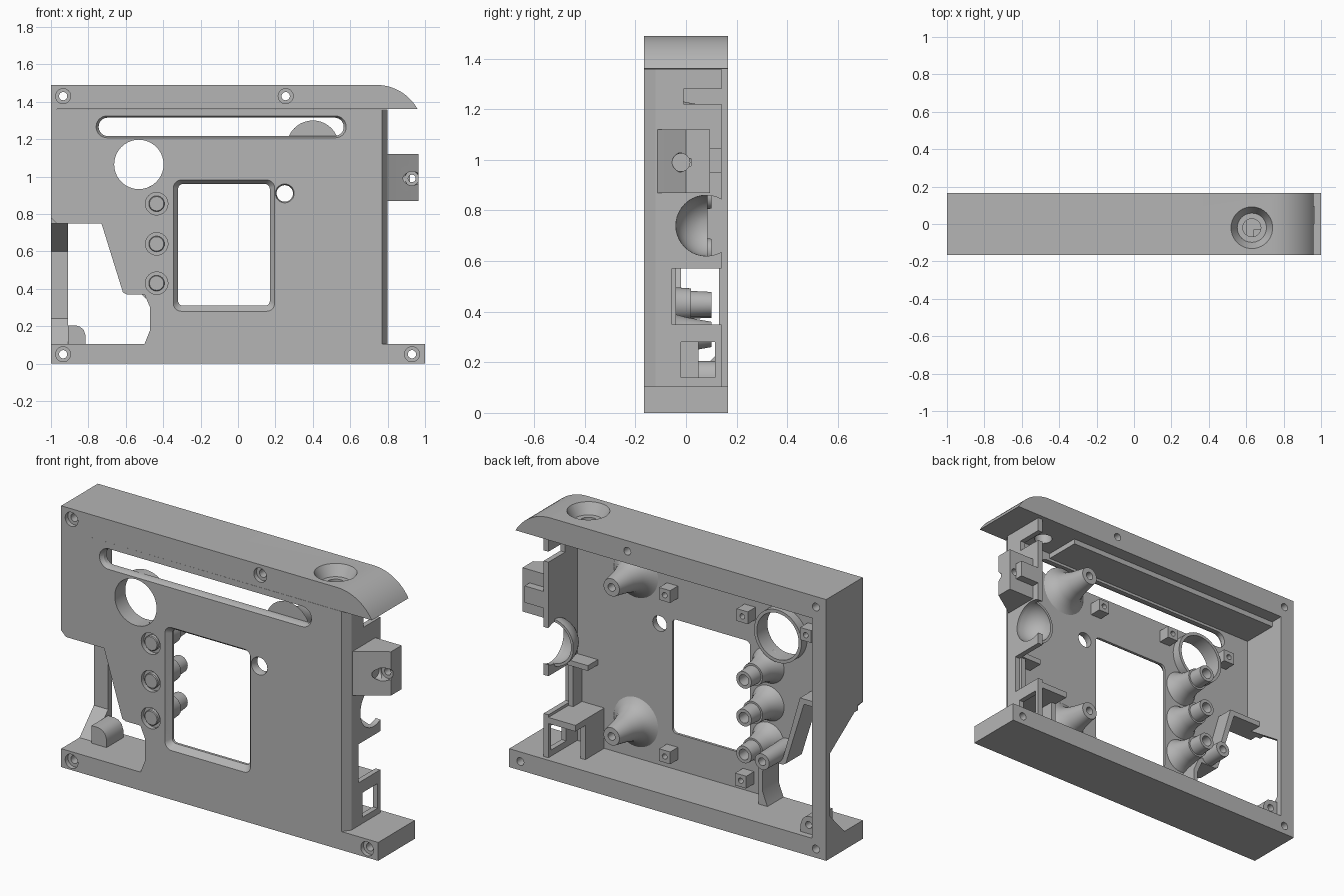
import bpy, bmesh, math

if "Cube" in bpy.data.objects:
    bpy.data.objects.remove(bpy.data.objects["Cube"])

grey = bpy.data.materials.new("plain_grey")
grey.diffuse_color = (0.46, 0.46, 0.46, 1)
grey.use_nodes = True
grey.node_tree.nodes["Principled BSDF"].inputs["Base Color"].default_value = grey.diffuse_color


def loft(name, rings, axis='y'):
    """Closed solid through rings of 2D points, each ring at a distance along the axis."""
    bm = bmesh.new()
    loops = []
    for pts, d in rings:
        loops.append([bm.verts.new({'y': (u, d, v), 'z': (u, v, d), 'x': (d, u, v)}[axis])
                      for u, v in pts])
    n = len(loops[0])
    for a, b in zip(loops, loops[1:]):
        for i in range(n):
            j = (i + 1) % n
            bm.faces.new((a[i], a[j], b[j], b[i]))
    bm.faces.new(loops[0])
    bm.faces.new(loops[-1])
    bmesh.ops.recalc_face_normals(bm, faces=bm.faces)
    me = bpy.data.meshes.new(name)
    bm.to_mesh(me)
    bm.free()
    me.materials.append(grey)
    ob = bpy.data.objects.new(name, me)
    bpy.context.collection.objects.link(ob)
    return ob


def prism(name, pts, d0, d1, axis='y'):
    return loft(name, [(pts, d0), (pts, d1)], axis)


def circle(u, v, r, n=40):
    return [(u + r * math.cos(2 * math.pi * i / n), v + r * math.sin(2 * math.pi * i / n))
            for i in range(n)]


def turned(name, u, v, profile, axis='y'):
    """Round part from (radius, distance) pairs."""
    return loft(name, [(circle(u, v, r), d) for r, d in profile], axis)


def rect(u0, u1, v0, v1):
    return [(u0, v0), (u1, v0), (u1, v1), (u0, v1)]


def round_rect(u0, u1, v0, v1, r, n=8):
    pts = []
    for cu, cv, a0 in ((u1 - r, v1 - r, 0), (u0 + r, v1 - r, 90),
                       (u0 + r, v0 + r, 180), (u1 - r, v0 + r, 270)):
        for i in range(n + 1):
            a = math.radians(a0 + 90 * i / n)
            pts.append((cu + r * math.cos(a), cv + r * math.sin(a)))
    return pts


def box(name, x0, x1, y0, y1, z0, z1):
    return prism(name, rect(x0, x1, z0, z1), y0, y1)


def cut(ob, cutters):
    for c in cutters:
        m = ob.modifiers.new("cut", 'BOOLEAN')
        m.operation, m.solver, m.object = 'DIFFERENCE', 'EXACT', c
        dg = bpy.context.evaluated_depsgraph_get()
        me = bpy.data.meshes.new_from_object(ob.evaluated_get(dg))
        ob.modifiers.clear()
        ob.data = me
        bpy.data.objects.remove(c)


def screw(x, z):
    return turned("screw_cutter", x, z, [(.04, -.2), (.04, -.14), (.022, -.14), (.022, .2)])


F, B = -.165, .165      # front and back
P = -.12                # inner side of the front panel

# front panel with the stepped notch at its lower left
notch = [(-.73, .75), (-.615, .38), (-.595, .37), (-.5, .37), (-.47, .30), (-.47, .18), (-.5, .105)]
panel = prism("front_panel", [(-1, 1.36), (-1, .78), (-.97, .75)] + notch
              + [(.77, .105), (.77, 1.36)], F, P)
cutters = [
    loft("window", [(round_rect(-.35, .20, .275, .985, .045), -.17),
                    (round_rect(-.32, .17, .31, .96, .025), -.135),
                    (round_rect(-.32, .17, .31, .96, .025), -.1)]),
    loft("slot", [(round_rect(-.762, .582, 1.205, 1.327, .0605), -.17),
                  (round_rect(-.745, .565, 1.217, 1.315, .0485), -.145),
                  (round_rect(-.745, .565, 1.217, 1.315, .0485), -.1)]),
    turned("large_hole", -.53, 1.065, [(.132, -.2), (.132, -.1)]),
    turned("small_hole", .25, .91, [(.052, -.17), (.044, -.145), (.044, -.1)]),
]
button_z = (.855, .64, .43)
for z in button_z:
    cutters.append(turned("button_recess", -.435, z, [(.06, -.2), (.06, -.14)]))
cut(panel, cutters)

# rounded rim around the large hole, inside
rim = turned("large_hole_rim", -.53, 1.065, [(.15, P), (.15, -.07)])
cut(rim, [turned("rim_cutter", -.53, 1.065, [(.132, -.2), (.132, 0)])])

# buttons with hollow flared bosses behind
for z in button_z:
    turned("button", -.435, z, [(.042, -.13), (.042, -.16), (.038, -.164)])
    turned("button_boss", -.435, z, [(.10, P), (.08, -.09), (.066, -.04), (.062, .02),
                                     (.052, .02), (.048, .1), (.03, .1), (.03, 0)])

# flared mounting posts
for z in (1.16, .31):
    turned("mounting_post", .40, z, [(.14, P), (.11, -.10), (.085, -.06), (.068, 0),
                                     (.05, .1), (.022, .1), (.022, .03)])
turned("notch_post", -.55, .42, [(.05, P), (.045, .1), (.022, .1), (.022, .03)])

# small clips around the window
for x, z in ((.17, 1.12), (-.32, 1.13), (.17, .20), (-.31, .19), (-.72, 1.13)):
    clip = box("clip", x - .035, x + .035, P, -.05, z - .035, z + .035)
    cut(clip, [turned("clip_hole", x, z, [(.015, -.09), (.015, 0)])])

# top bar with curved overhanging end
arc = [(.74 + .252 * math.sin(a), 1.238 + .252 * math.cos(a))
       for a in [math.asin(.22 / .252) * i / 12 for i in range(13)]]
top = prism("top_bar", [(-1, 1.36), (-1, 1.49)] + arc, F, B)
cut(top, [screw(-.935, 1.43), screw(.255, 1.43),
          turned("knob_cutter", .63, -.02, [(.117, 1.50), (.078, 1.43), (.048, 1.43),
                                            (.048, 1.3)], 'z')])
box("top_rail", -.91, .50, P, .09, 1.33, 1.36)

# bottom bar
bottom = box("bottom_bar", -1, 1, F, B, 0, .105)
cut(bottom, [screw(-.935, .05), screw(.93, .05)])

# left wall, cut back to a thin rear strip
prism("left_wall", [(P, 1.36), (B, 1.36), (B, .105), (0, .105), (.13, .24), (.13, .6),
                    (-.09, .75), (P, .75)], -1, -.91, 'x')

# inner wall following the notch
prism("notch_wall", [(-.91, .75)] + notch + [(-.445, .105), (-.445, .31), (-.485, .40),
                                             (-.595, .40), (-.705, .78), (-.91, .78)], P, -.02)

# round stop beside the rear strip
stop = prism("round_stop", [(-.91, .105), (-.815, .105), (-.815, .15), (-.825, .18),
                            (-.845, .198), (-.87, .205), (-.91, .205)], -.02, .13)
cut(stop, [turned("stop_hole", -.865, .155, [(.02, .08), (.02, .2)])])

# right wall with chamfered front edge and side openings
wall = prism("right_wall", [(.77, F), (.80, P), (.80, .14), (.77, .14)], .105, 1.36, 'z')
cut(wall, [box("top_port", .7, .9, -.01, .2, 1.22, 1.28),
           turned("dial_port", .08, .74, [(.12, .7), (.12, .9)], 'x'),
           box("dial_gap", .7, .9, .085, .2, .64, .84),
           box("middle_port", .7, .9, -.055, .2, .35, .57),
           box("lower_port", .7, .9, -.02, .115, .14, .28)])

# hollow dial cup behind the round port
k = [math.pi / 2 * i / 8 for i in range(8)]
cup = turned("dial_cup", .08, .74, [(.135 * math.cos(a), .785 - .135 * math.sin(a)) for a in k]
             , 'x')
cut(cup, [turned("cup_cutter", .08, .74, [(.12, .80)] + [(.12 * math.cos(a), .785 - .12 * math.sin(a))
                                                        for a in k], 'x'),
          box("cup_back_cutter", .5, .9, .085, .4, .5, 1)])

# side bracket
bracket = prism("side_bracket", [(.79, P), (.845, -.08), (.965, 0), (.965, .095), (.79, .095)],
                .87, 1.12, 'z')
cut(bracket, [turned("bracket_screw", .93, .99, [(.038, -.2), (.038, .02), (.02, .02), (.02, .2)]),
              turned("bracket_port", -.02, .99, [(.035, .88), (.035, 1.1)], 'x')])
box("bracket_tab", .79, .92, .095, .14, .95, 1.045)

# compartment in the lower right corner
box("compartment_shelf", .60, .77, P, .14, .30, .335)
box("compartment_side", .60, .63, P, .05, .105, .30)
box("compartment_divider", .74, .77, P, -.04, .335, .57)
box("compartment_top", .64, .77, P, -.03, .57, .60)

# soft shading on round parts, sharp edges kept
bpy.ops.object.select_all(action='DESELECT')
for ob in bpy.context.scene.objects:
    ob.select_set(True)
    bpy.context.view_layer.objects.active = ob
bpy.ops.object.shade_smooth_by_angle(angle=math.radians(30))
